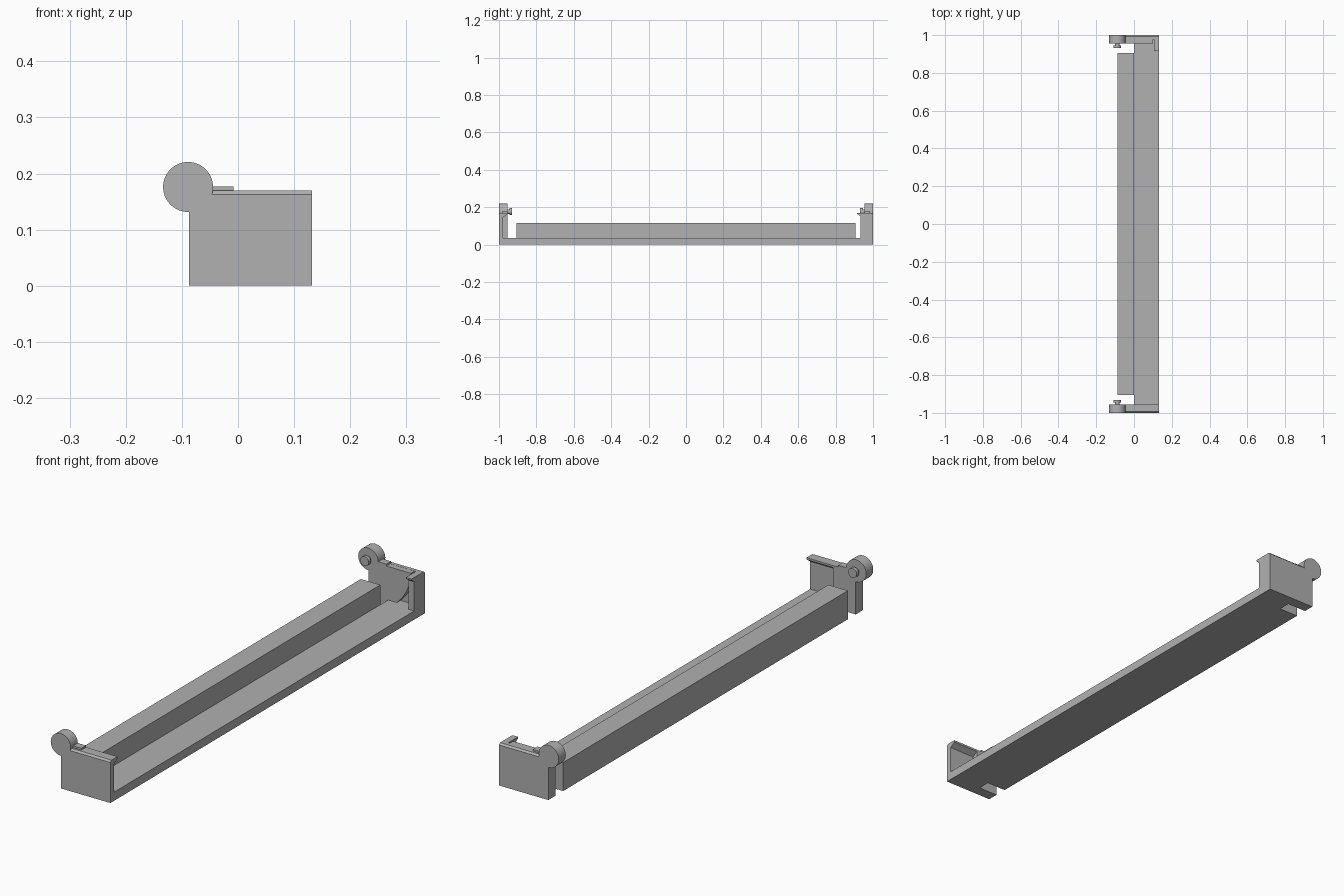
import bpy, bmesh, math
from mathutils import Vector

cube = bpy.data.objects.get("Cube")
if cube:
    bpy.data.objects.remove(cube, do_unlink=True)

grey = bpy.data.materials.new("plain grey")
grey.use_nodes = True
GREY = (0.44, 0.44, 0.44, 1)
grey.diffuse_color = GREY
grey.node_tree.nodes["Principled BSDF"].inputs["Base Color"].default_value = GREY

LEFT, RIGHT = -0.087, 0.132   # side faces of the bracket
TOP, FLOOR = 0.17, 0.035      # end wall height, base thickness
HUB = Vector((-0.089, 0.176))
HUB_R = 0.0445


def extrude(name, points, axis, start, end):
    """Solid from a flat outline, pushed along one axis (0 = x, 1 = y, 2 = z)."""
    def place(p, depth):
        co = list(p)
        co.insert(axis, depth)
        return co
    bm = bmesh.new()
    face = bm.faces.new([bm.verts.new(place(p, start)) for p in points])
    moved = bmesh.ops.extrude_face_region(bm, geom=[face])["geom"]
    shift = Vector(place((0, 0), end - start))
    bmesh.ops.translate(bm, vec=shift, verts=[g for g in moved if isinstance(g, bmesh.types.BMVert)])
    bmesh.ops.recalc_face_normals(bm, faces=bm.faces)
    mesh = bpy.data.meshes.new(name)
    bm.to_mesh(mesh)
    bm.free()
    mesh.materials.append(grey)
    obj = bpy.data.objects.new(name, mesh)
    bpy.context.collection.objects.link(obj)
    return obj


def smooth(obj):
    bpy.ops.object.select_all(action="DESELECT")
    obj.select_set(True)
    bpy.context.view_layer.objects.active = obj
    bpy.ops.object.shade_smooth_by_angle(angle=math.radians(30))


def box(name, x0, x1, y0, y1, z0, z1):
    return extrude(name, [(x0, y0), (x1, y0), (x1, y1), (x0, y1)], 2, z0, z1)


def arc(radius, a0, a1, steps):
    angles = [math.radians(a0 + (a1 - a0) * i / steps) for i in range(steps + 1)]
    return [HUB + radius * Vector((math.cos(a), math.sin(a))) for a in angles]


def disc(name, radius, y0, y1):
    smooth(extrude(name, arc(radius, 0, 352.5, 47), 1, y0, y1))


# Base plate with a notch beside each end wall
half = [(LEFT, 0.905), (0, 0.905), (0, 0.955), (LEFT, 0.955), (LEFT, 1), (RIGHT, 1)]
outline = half + [(x, -y) for x, y in reversed(half)]
extrude("base_plate", outline, 2, 0, FLOOR)

# Raised rail along one side
box("long_rail", LEFT, 0, -0.905, 0.905, 0, 0.115)

for side, end in ((-1, "front"), (1, "back")):
    # Thin outer wall with a softened top edge
    wall = [(side * y, z) for y, z in ((1, 0), (1, TOP - 0.007), (0.993, TOP), (0.978, TOP), (0.978, 0))]
    extrude(end + "_wall", wall, 0, LEFT, RIGHT)

    # Hub disc and headed pin
    disc(end + "_hub", HUB_R, side * 0.955, side)
    disc(end + "_pin_neck", 0.012, side * 0.943, side * 0.96)
    disc(end + "_pin_head", 0.019, side * 0.931, side * 0.945)

    # Small tab on the top edge
    box(end + "_tab", -0.05, -0.008, side * 0.955, side * 0.985, 0.16, 0.177)

# Thick inner pads that carry the hubs
box("front_pad", LEFT, 0.015, -0.98, -0.955, 0, TOP)
pad = [(LEFT, 0), (0.0, 0)] + arc(0.19, -48, -2, 16) + [(LEFT, TOP)]
smooth(extrude("back_pad", pad, 1, 0.955, 0.98))

# Overhanging lip of the front wall, sloped underneath
extrude("front_lip", [(-0.98, 0.145), (-0.955, 0.162), (-0.955, TOP), (-0.98, TOP)], 0, LEFT, RIGHT)

# Corner post of the back wall and its hooked top
box("back_post", 0.107, RIGHT, 0.932, 0.98, 0, TOP)
extrude("back_hook", [(0.935, 0.15), (0.915, 0.164), (0.915, TOP), (0.935, TOP)], 0, 0.107, RIGHT)
